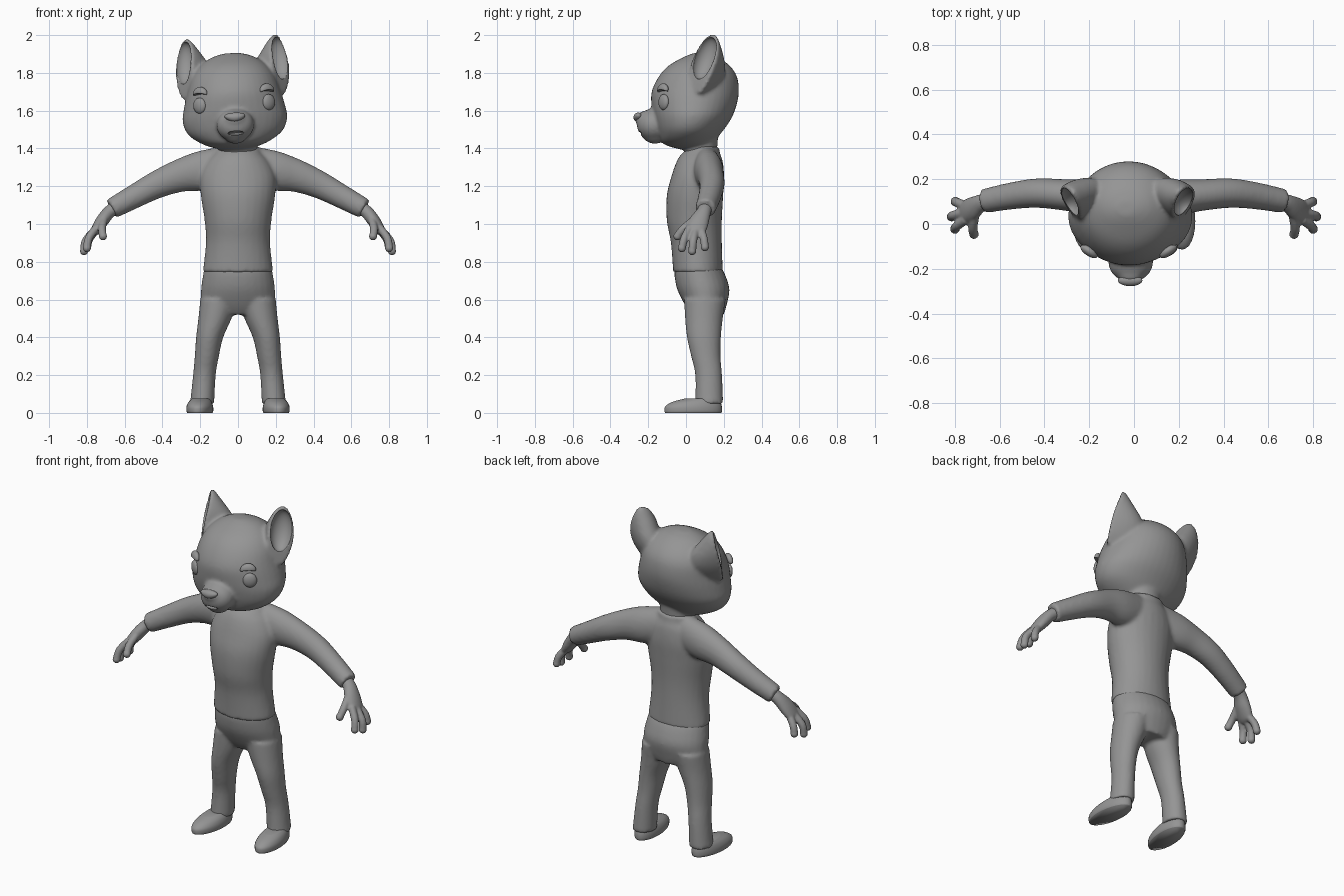
import bpy, bmesh, math
from mathutils import Vector, Matrix

cube = bpy.data.objects.get("Cube")
if cube:
    bpy.data.objects.remove(cube)

grey = bpy.data.materials.new("plain grey")
grey.use_nodes = True
COLOUR = (0.3, 0.3, 0.3, 1)
grey.diffuse_color = COLOUR
grey.node_tree.nodes["Principled BSDF"].inputs["Base Color"].default_value = COLOUR
grey.node_tree.nodes["Principled BSDF"].inputs["Roughness"].default_value = 0.6

UP = Vector((0, 0, 1))
# The head leans slightly to one side
HEAD = (Matrix.Translation((-0.008, 0.05, 1.4)) @ Matrix.Rotation(math.radians(-3), 4, 'Y')
        @ Matrix.Translation((0, -0.05, -1.4)))


def catmull(a, b, c, d, t):
    return 0.5 * (2 * b + (c - a) * t + (2 * a - 5 * b + 4 * c - d) * t * t
                  + (3 * b - a - 3 * c + d) * t ** 3)


def loft(bm, rings, axis=None, ref=Vector((0, 1, 0)), mat=Matrix(), flat=False, n=28, steps=4):
    """Skin ellipses (x, y, z, radius a, radius b) along a smooth path."""
    r = [Vector(k) for k in rings]
    path = []
    for i in range(len(r) - 1):
        p = (r[max(i - 1, 0)], r[i], r[i + 1], r[min(i + 2, len(r) - 1)])
        path += [catmull(*p, s / steps) for s in range(steps)]
    path.append(r[-1])
    loops = []
    for i, k in enumerate(path):
        t = axis or (path[min(i + 1, len(path) - 1)] - path[max(i - 1, 0)]).to_3d()
        t = Vector(t[:3]).normalized()
        b = (ref - t * ref.dot(t)).normalized()
        a = b.cross(t)
        loop = []
        for j in range(n):
            w = math.tau * j / n
            side = math.sin(w)
            if flat:
                side = max(side, -0.08)
            co = Vector(k[:3]) + a * (k[3] * math.cos(w)) + b * (k[4] * side)
            loop.append(bm.verts.new(mat @ co))
        loops.append(loop)
    faces = [bm.faces.new((p[j], p[(j + 1) % n], q[(j + 1) % n], q[j]))
             for p, q in zip(loops, loops[1:]) for j in range(n)]
    faces += [bm.faces.new(loops[0]), bm.faces.new(loops[-1])]
    bmesh.ops.recalc_face_normals(bm, faces=faces)


def ball(bm, centre, size, yaw=0, mat=Matrix(), tilt=0):
    m = (mat @ Matrix.Translation(centre) @ Matrix.Rotation(yaw, 4, 'Z')
         @ Matrix.Rotation(tilt, 4, 'X') @ Matrix.Diagonal((*size, 1)))
    return bmesh.ops.create_uvsphere(bm, u_segments=28, v_segments=18, radius=1, matrix=m)["verts"]


def upright(spans):
    """Rings from (z, half width, front y, back y)."""
    return [(0, (f + b) / 2, z, w, (b - f) / 2) for z, w, f, b in spans]


def finish(name, bm, voxel=None, smooth=5):
    me = bpy.data.meshes.new(name)
    bm.to_mesh(me)
    bm.free()
    me.materials.append(grey)
    ob = bpy.data.objects.new(name, me)
    bpy.context.scene.collection.objects.link(ob)
    for p in me.polygons:
        p.use_smooth = True
    if voxel:
        m = ob.modifiers.new("blend", 'REMESH')
        m.mode, m.voxel_size, m.use_smooth_shade = 'VOXEL', voxel, True
        s = ob.modifiers.new("soften", 'SMOOTH')
        s.factor, s.iterations = 0.5, smooth
    return ob


# Shirt with sleeves
bm = bmesh.new()
loft(bm, upright([(0.745, 0.187, -0.068, 0.195), (0.9, 0.17, -0.08, 0.19), (1.02, 0.177, -0.102, 0.19),
                  (1.15, 0.197, -0.102, 0.197), (1.25, 0.2, -0.078, 0.202), (1.33, 0.165, -0.05, 0.195),
                  (1.375, 0.125, -0.02, 0.18), (1.41, 0.108, 0.03, 0.175)]), UP)
for s in (1, -1):
    loft(bm, [(s * 0.08, 0.11, 1.305, 0.105, 0.07), (s * 0.2, 0.12, 1.28, 0.105, 0.078),
              (s * 0.31, 0.13, 1.255, 0.087, 0.07), (s * 0.43, 0.138, 1.208, 0.073, 0.066),
              (s * 0.55, 0.125, 1.145, 0.063, 0.06), (s * 0.67, 0.102, 1.08, 0.055, 0.054)])
finish("shirt", bm, 0.011, 6)

# Trousers
bm = bmesh.new()
loft(bm, upright([(0.52, 0.13, 0.03, 0.2), (0.57, 0.19, -0.005, 0.215), (0.65, 0.196, -0.045, 0.23),
                  (0.72, 0.187, -0.06, 0.212), (0.77, 0.178, -0.06, 0.188)]), UP)
for s in (1, -1):
    loft(bm, [(s * 0.19, 0.123, 0.05, 0.064, 0.074), (s * 0.178, 0.12, 0.2, 0.06, 0.071),
              (s * 0.165, 0.105, 0.3, 0.064, 0.078), (s * 0.15, 0.095, 0.4, 0.072, 0.09),
              (s * 0.122, 0.095, 0.5, 0.088, 0.1), (s * 0.1, 0.1, 0.6, 0.1, 0.11)], UP)
finish("trousers", bm, 0.01)

for s, side in ((1, "left"), (-1, "right")):
    # Shoes, toes turned slightly outwards
    bm = bmesh.new()
    turn = Matrix.Translation((s * 0.196, 0.1, 0)) @ Matrix.Rotation(s * 0.1, 4, 'Z')
    loft(bm, [(0, -0.062, 0, 0.066, 0.15), (0, -0.062, 0.012, 0.07, 0.153), (0, -0.06, 0.035, 0.069, 0.15),
              (0, -0.045, 0.058, 0.06, 0.128), (0, -0.02, 0.075, 0.045, 0.09)], UP, mat=turn)
    finish(side + "_shoe", bm)

    # Hands: wrist and palm, three fingers and a thumb
    bm = bmesh.new()
    loft(bm, [(0.62, 0.11, 1.105, 0.036, 0.036), (0.68, 0.095, 1.065, 0.034, 0.038),
              (0.72, 0.07, 1.015, 0.034, 0.052), (0.755, 0.052, 0.965, 0.026, 0.052),
              (0.77, 0.05, 0.945, 0.015, 0.035)])
    digits = [((0.71, 0.04, 1.02), (0.72, -0.015, 0.975), (0.715, -0.045, 0.935)),
              ((0.75, 0.02, 0.98), (0.79, -0.008, 0.925), (0.8, -0.022, 0.872)),
              ((0.76, 0.05, 0.965), (0.807, 0.038, 0.91), (0.815, 0.033, 0.856)),
              ((0.75, 0.08, 0.97), (0.787, 0.095, 0.92), (0.798, 0.1, 0.877))]
    for d in digits:
        loft(bm, [(*p, 0.021, 0.021) for p in d], n=14)
        ball(bm, d[-1], (0.022, 0.022, 0.022))
    bmesh.ops.transform(bm, matrix=Matrix.Diagonal((s, 1, 1, 1)), verts=bm.verts)
    bmesh.ops.recalc_face_normals(bm, faces=bm.faces)
    finish(side + "_hand", bm, 0.006, 4)

# Head, muzzle, neck and ears blended together
bm = bmesh.new()
loft(bm, upright([(1.395, 0.07, -0.03, 0.12), (1.425, 0.165, -0.12, 0.14), (1.48, 0.247, -0.15, 0.185),
                  (1.55, 0.277, -0.17, 0.235), (1.62, 0.268, -0.182, 0.265), (1.7, 0.247, -0.182, 0.28),
                  (1.78, 0.222, -0.145, 0.27), (1.84, 0.178, -0.09, 0.23), (1.885, 0.11, -0.01, 0.165),
                  (1.905, 0.04, 0.04, 0.1)]), UP, mat=HEAD, n=40)
loft(bm, upright([(1.32, 0.1, 0, 0.165), (1.39, 0.1, -0.01, 0.165), (1.46, 0.11, -0.03, 0.17)]), UP)
ball(bm, (0, -0.17, 1.525), (0.1, 0.09, 0.088), mat=HEAD)
ball(bm, (0, -0.215, 1.553), (0.06, 0.055, 0.045), mat=HEAD)
ball(bm, (0, -0.165, 1.475), (0.065, 0.065, 0.05), mat=HEAD)
cut = bmesh.new()
for s in (1, -1):
    out = Vector((s * 0.79, -0.61, 0.05)).normalized()
    lean = Vector((s * -0.03, 0.3, 1)).normalized()
    mid = Vector((s * 0.246, 0.105, 1.865))
    ear = [(-0.19, 0.035, 0.1), (-0.13, 0.062, 0.15), (-0.06, 0.077, 0.17), (0, 0.077, 0.145),
           (0.05, 0.067, 0.1), (0.1, 0.046, 0.05), (0.128, 0.022, 0.022), (0.136, 0.008, 0.01)]
    loft(bm, [(*(mid + lean * u), w, d) for u, w, d in ear], lean, -out, HEAD, True)
    # Hollow of the ear
    wide = lean.cross(out)
    frame = Matrix((wide, out, lean)).transposed().to_4x4()
    m = HEAD @ Matrix.Translation(mid + out * 0.008) @ frame @ Matrix.Diagonal((0.063, 0.06, 0.116, 1))
    bmesh.ops.create_uvsphere(cut, u_segments=32, v_segments=20, radius=1, matrix=m)
# Mouth opening
ball(cut, (0, -0.235, 1.482), (0.04, 0.05, 0.011), mat=HEAD)
bmesh.ops.recalc_face_normals(cut, faces=cut.faces)
head = finish("head", bm, 0.01, 6)
cutter = finish("hollow_cutter", cut)
cutter.hide_render = True
cutter.hide_viewport = True
cutter.display_type = 'WIRE'
hollow = head.modifiers.new("hollows", 'BOOLEAN')
hollow.operation, hollow.solver, hollow.object = 'DIFFERENCE', 'EXACT', cutter

# Nose, wide above and narrow below
bm = bmesh.new()
for v in ball(bm, (0, 0, 0), (0.052, 0.026, 0.025)):
    v.co.x *= 1 + v.co.z * 14
bmesh.ops.transform(bm, matrix=HEAD @ Matrix.Translation((0, -0.252, 1.565)), verts=bm.verts)
finish("nose", bm)

for s, side in ((1, "left"), (-1, "right")):
    # Eye with a thin lid ring
    bm = bmesh.new()
    ball(bm, (s * 0.183, -0.118, 1.636), (0.039, 0.02, 0.042), s * 0.62, HEAD)
    finish(side + "_eye", bm)

    # Arched brow with a flat underside
    bm = bmesh.new()
    for v in ball(bm, (0, 0, 0), (0.044, 0.02, 0.028)):
        v.co.z = max(v.co.z, -0.01) - 4 * v.co.x ** 2
    bmesh.ops.transform(bm, verts=bm.verts, matrix=HEAD @ Matrix.Translation((s * 0.177, -0.122, 1.708))
                        @ Matrix.Rotation(s * 0.6, 4, 'Z') @ Matrix.Rotation(-0.2, 4, 'X'))
    finish(side + "_brow", bm)
